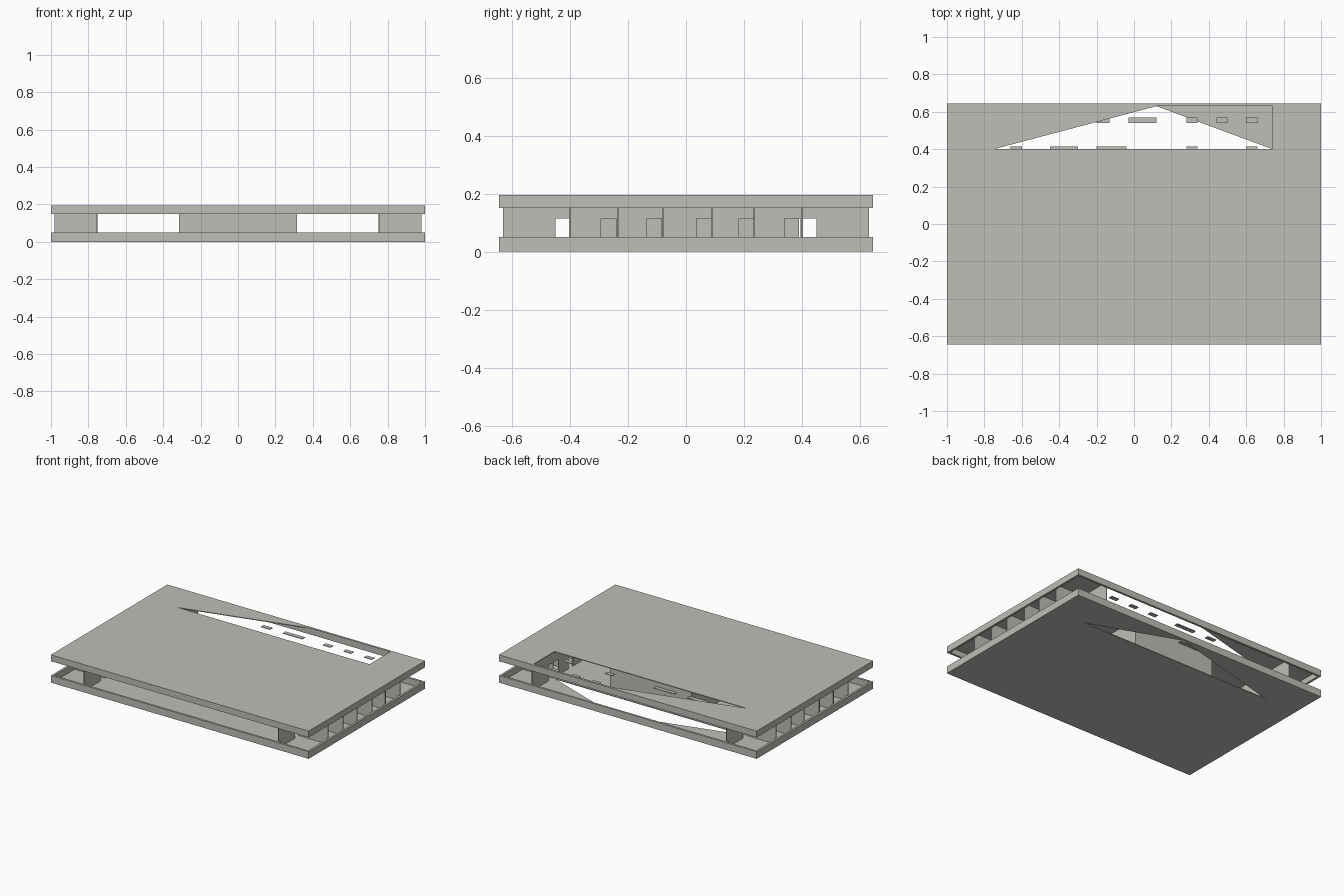
import bpy, bmesh

if "Cube" in bpy.data.objects:
    bpy.data.objects.remove(bpy.data.objects["Cube"])

mat = bpy.data.materials.new("concrete_grey")
mat.diffuse_color = (0.52, 0.52, 0.48, 1)
mat.use_nodes = True
mat.node_tree.nodes["Principled BSDF"].inputs["Base Color"].default_value = mat.diffuse_color

def finish(name, bm):
    bmesh.ops.recalc_face_normals(bm, faces=bm.faces)
    me = bpy.data.meshes.new(name)
    bm.to_mesh(me)
    bm.free()
    me.materials.append(mat)
    ob = bpy.data.objects.new(name, me)
    bpy.context.collection.objects.link(ob)
    return ob

def boxes(name, items):
    """One object from (x0, x1, y0, y1, z0, z1) boxes."""
    bm = bmesh.new()
    for x0, x1, y0, y1, z0, z1 in items:
        vs = bmesh.ops.create_cube(bm, size=1)["verts"]
        for v in vs:
            v.co = ((x0 + x1) / 2 + v.co.x * (x1 - x0),
                    (y0 + y1) / 2 + v.co.y * (y1 - y0),
                    (z0 + z1) / 2 + v.co.z * (z1 - z0))
    return finish(name, bm)

def plates(name, polys, z0, z1):
    """Thin slab made of flat polygons, so openings can be left out."""
    bm = bmesh.new()
    for poly in polys:
        f = bm.faces.new([bm.verts.new((x, y, z0)) for x, y in poly])
        r = bmesh.ops.extrude_face_region(bm, geom=[f])["geom"]
        for v in r:
            if isinstance(v, bmesh.types.BMVert):
                v.co.z = z1
    return finish(name, bm)

X, Y, T = 1.0, 0.645, 0.015

# edge bands around floor and roof
for name, z0, z1 in (("floor_edge_band", 0, 0.05), ("roof_edge_band", 0.15, 0.195)):
    boxes(name, [(-X, X, -Y, -Y + T, z0, z1), (-X, X, Y - T, Y, z0, z1),
                 (-X, -X + T, -Y + T, Y - T, z0, z1), (X - T, X, -Y + T, Y - T, z0, z1)])

# floor and roof plates with the openings near the back
xi, yi = X - T, Y - T
A, B, C, D = (-0.75, 0.4), (0.12, yi), (0.74, yi), (0.74, 0.4)
common = [[(-xi, -yi), (xi, -yi), (xi, 0.4), (-xi, 0.4)],
          [(-xi, 0.4), A, B, (-xi, yi)],
          [D, (xi, 0.4), (xi, yi), C]]
plates("roof_plate", common, 0.19, 0.195)
plates("floor_plate", common + [[B, D, C]], 0, 0.005)

# end rooms: partitions, and a back wall with doors beside each partition
parts = [-0.4, -0.235, -0.08, 0.09, 0.235, 0.4]
doors = [(-0.45, -0.402), (-0.293, -0.24), (-0.135, -0.085), (0.037, 0.087),
         (0.182, 0.232), (0.34, 0.395), (0.402, 0.45)]
zb, zt, zd = 0.005, 0.19, 0.115
fins, wall = [], []
for s in (-1, 1):
    def span(a, b):
        return min(s * a, s * b), max(s * a, s * b)
    for y in parts:
        fins.append((*span(0.755, 0.98), y - 0.003, y + 0.003, zb, zt))
    w = span(0.75, 0.757)
    y = -0.63
    for d0, d1 in doors:
        wall.append((*w, y, d0, zb, zt))
        wall.append((*w, d0, d1, zd, zt))
        y = d1
    wall.append((*w, y, 0.63, zb, zt))
boxes("room_partitions", fins)
boxes("room_door_walls", wall)

# central core walls
c, cy, t = 0.315, 0.39, 0.008
boxes("core_walls", [(-c, c, -cy, -cy + t, zb, zt), (-c, c, cy - t, cy, zb, zt),
                     (-c, -c + t, -cy + t, cy - t, zb, zt), (c - t, c, -cy + t, cy - t, zb, zt)])

# ceiling panels hanging below the roof
lights = []
for s in (-1, 1):
    for x0, x1 in ((-0.2, -0.13), (-0.03, 0.12), (0.28, 0.34), (0.44, 0.5), (0.6, 0.66)):
        lights.append((x0, x1, s * 0.555 - 0.015, s * 0.555 + 0.015, 0.15, 0.154))
    for x0, x1 in ((-0.66, -0.6), (-0.45, -0.3), (-0.2, -0.04), (0.28, 0.34), (0.6, 0.66)):
        lights.append((x0, x1, s * 0.4 - 0.015, s * 0.4 + 0.015, 0.15, 0.154))
boxes("ceiling_panels", lights)
